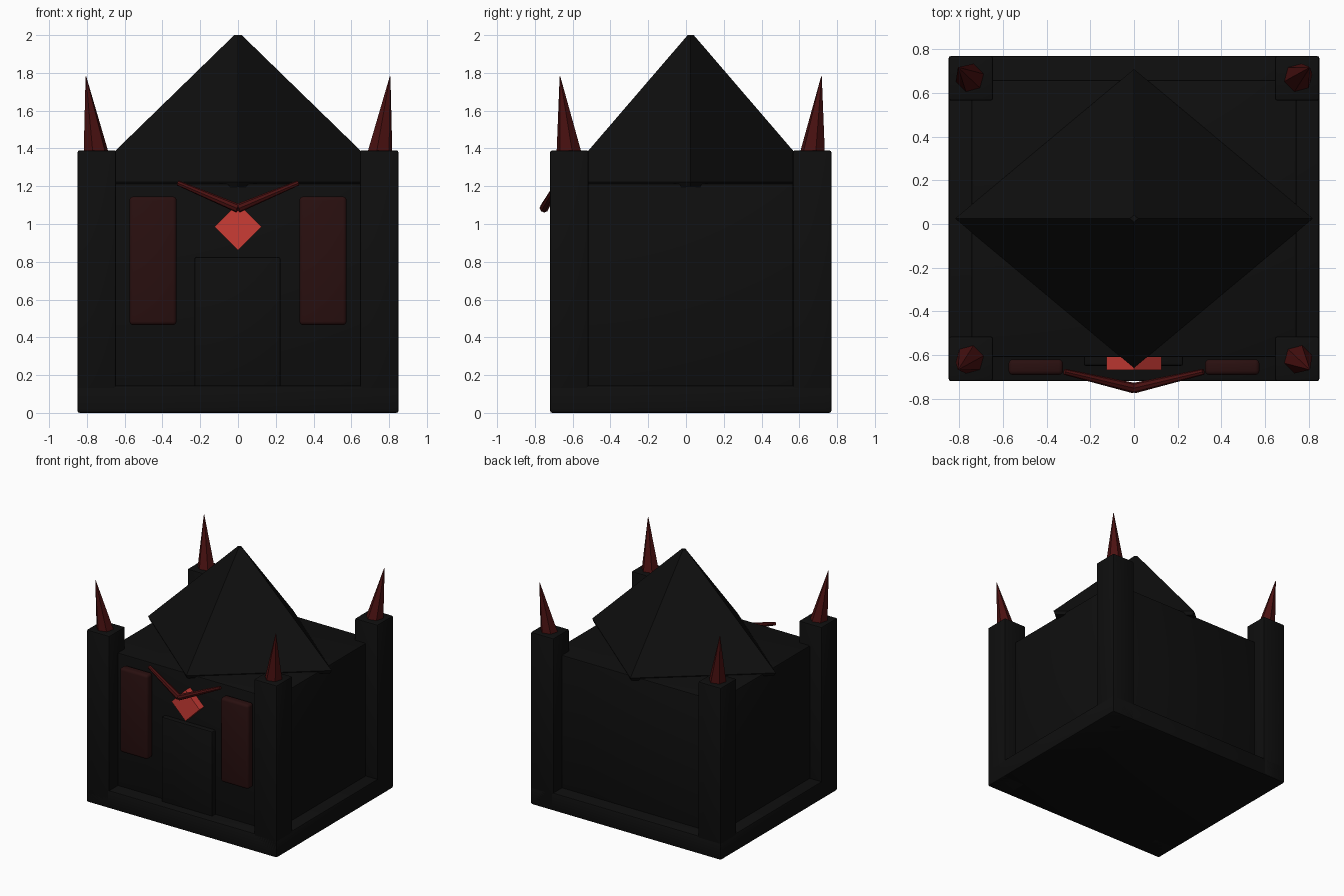
import bpy, bmesh, math
from mathutils import Vector, Matrix

cube = bpy.data.objects.get("Cube")
if cube:
    bpy.data.objects.remove(cube, do_unlink=True)


def material(name, r, g, b):
    m = bpy.data.materials.new(name)
    m.use_nodes = True
    m.diffuse_color = (r, g, b, 1)
    bsdf = next(n for n in m.node_tree.nodes if n.type == 'BSDF_PRINCIPLED')
    bsdf.inputs["Base Color"].default_value = (r, g, b, 1)
    return m


STONE = material("black stone", 0.0045, 0.0045, 0.0045)
BANNER = material("dark maroon", 0.022, 0.0048, 0.0048)
BLOOD = material("deep red", 0.07, 0.0055, 0.0055)
GEM = material("bright red", 0.60, 0.045, 0.036)

CY = 0.025                      # depth centre of the building


def finish(name, bm, mat, smooth=False):
    bmesh.ops.recalc_face_normals(bm, faces=bm.faces)
    me = bpy.data.meshes.new(name)
    bm.to_mesh(me)
    bm.free()
    me.materials.append(mat)
    ob = bpy.data.objects.new(name, me)
    bpy.context.collection.objects.link(ob)
    if smooth:
        bpy.ops.object.select_all(action='DESELECT')
        ob.select_set(True)
        bpy.context.view_layer.objects.active = ob
        bpy.ops.object.shade_smooth_by_angle(angle=math.radians(40))
    return ob


def box(name, lo, hi, mat, bevel=0.0, segments=2):
    lo, hi = Vector(lo), Vector(hi)
    bm = bmesh.new()
    bmesh.ops.create_cube(bm, size=1, matrix=Matrix.Translation((lo + hi) / 2)
                          @ Matrix.Diagonal((*(hi - lo), 1)))
    if bevel:
        bmesh.ops.bevel(bm, geom=bm.edges[:], offset=bevel, segments=segments,
                        profile=0.5, affect='EDGES')
    return finish(name, bm, mat, bevel > 0)


def loft(name, rings, sides, mat, turn=0.0, smooth=False):
    """Skin horizontal rings given as (centre, x radius, y radius)."""
    bm = bmesh.new()
    loops = []
    for (cx, cy, cz), rx, ry in rings:
        angles = [turn + math.tau * i / sides for i in range(sides)]
        loops.append([bm.verts.new((cx + rx * math.cos(a), cy + ry * math.sin(a), cz))
                      for a in angles])
    for a, b in zip(loops, loops[1:]):
        for i in range(sides):
            j = (i + 1) % sides
            bm.faces.new((a[i], a[j], b[j], b[i]))
    bm.faces.new(loops[0])
    bm.faces.new(loops[-1])
    return finish(name, bm, mat, smooth)


# Plinth, walls and door
box("plinth", (-0.85, -0.72, 0), (0.85, 0.77, 0.145), STONE, 0.012)
box("walls", (-0.745, -0.61, 0.1), (0.745, 0.66, 1.215), STONE, 0.01)
box("door", (-0.23, -0.65, 0.13), (0.225, -0.58, 0.825), STONE, 0.01)

# Diamond-plan roof with a short rim and blunt tip
loft("roof", [((0, CY, 1.195), 0.805, 0.67), ((0, CY, 1.222), 0.82, 0.685),
              ((0, CY, 2.0), 0.02, 0.016)], 4, STONE)

# Corner pillars, each topped by a horn leaning outward
for sx, side in ((-1, "right"), (1, "left")):
    for sy, end in ((-1, "front"), (1, "back")):
        xs = sorted((sx * 0.645, sx * 0.85))
        ys = sorted((CY + sy * 0.54, CY + sy * 0.745))
        box(f"{end}_{side}_pillar", (xs[0], ys[0], 0), (xs[1], ys[1], 1.39), STONE, 0.012)
        loft(f"{end}_{side}_horn",
             [((sx * 0.752, CY + sy * 0.645, 1.385), 0.067, 0.067),
              ((sx * 0.805, CY + sy * 0.692, 1.78), 0.002, 0.002)],
             6, BLOOD, turn=math.radians(15))

# Hanging banners either side of the door
for sx, side in ((-1, "right"), (1, "left")):
    xs = sorted((sx * 0.325, sx * 0.575))
    box(f"{side}_banner", (xs[0], -0.692, 0.465), (xs[1], -0.62, 1.145), BANNER, 0.02, 3)

# Gem plate above the door
bm = bmesh.new()
bmesh.ops.create_cone(bm, cap_ends=True, segments=4, radius1=0.125, radius2=0.125, depth=0.06,
                      matrix=Matrix.Translation((0, -0.64, 0.985))
                      @ Matrix.Rotation(math.pi / 2, 4, 'X'))
finish("gem", bm, GEM)

# Brow: two bars meeting in a forward-pointing V
bm = bmesh.new()
for sx in (-1, 1):
    a, b = Vector((0, -0.752, 1.083)), Vector((sx * 0.318, -0.677, 1.217))
    d = b - a
    bmesh.ops.create_cone(bm, cap_ends=True, segments=8, radius1=0.024, radius2=0.014,
                          depth=d.length, matrix=Matrix.Translation((a + b) / 2)
                          @ d.to_track_quat('Z', 'Y').to_matrix().to_4x4())
finish("brow", bm, BLOOD, True)
